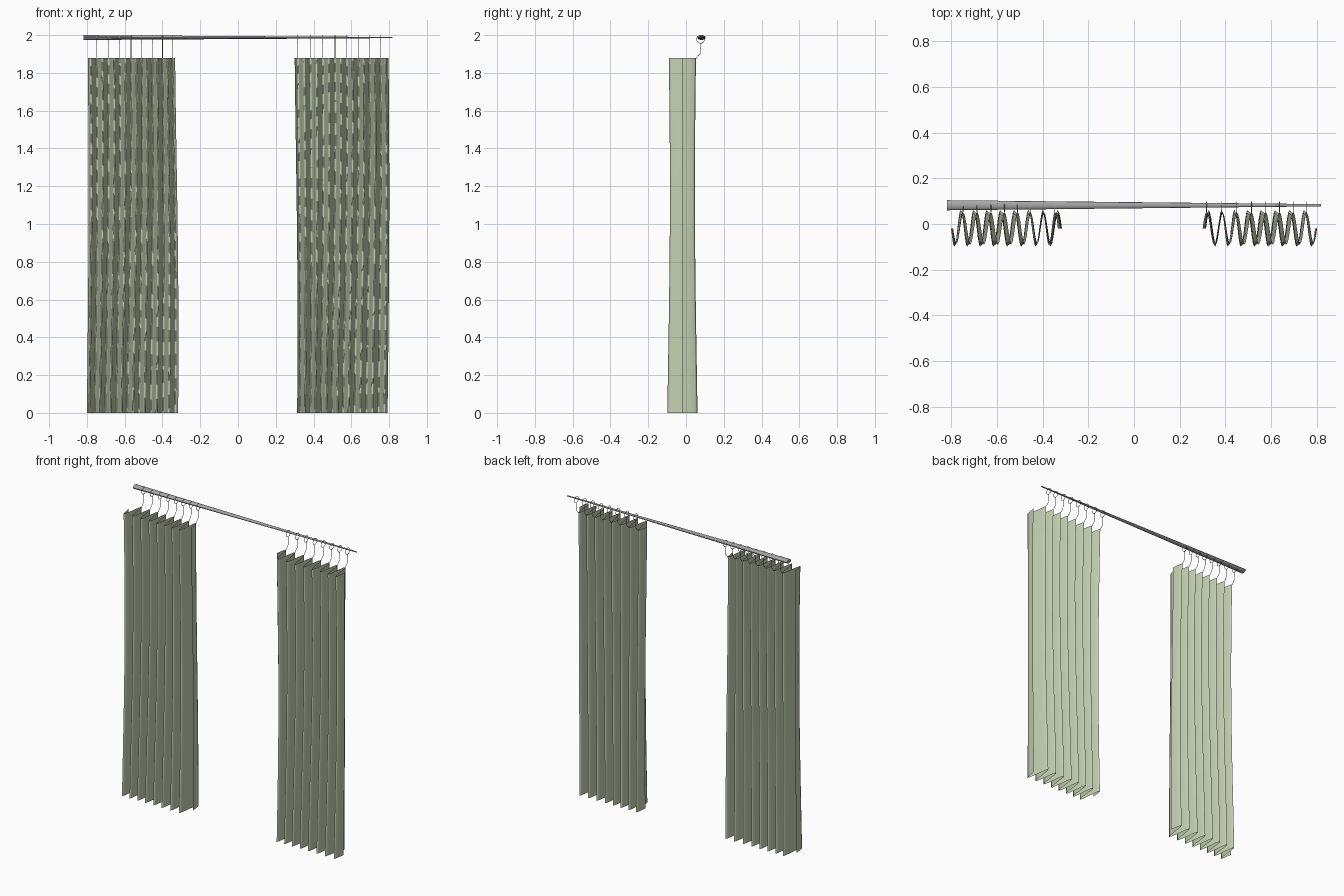
import bpy, bmesh, math
from mathutils import Vector

cube = bpy.data.objects.get("Cube")
if cube:
    bpy.data.objects.remove(cube)


def material(name, rgb):
    m = bpy.data.materials.new(name)
    m.use_nodes = True
    m.diffuse_color = (*rgb, 1)
    m.node_tree.nodes["Principled BSDF"].inputs["Base Color"].default_value = (*rgb, 1)
    return m


FABRIC = material("sage fabric", (0.56, 0.64, 0.45))
METAL = material("grey metal", (0.39, 0.39, 0.38))

FOLDS, STEPS, ROWS = 8, 12, 16
TOP = 1.88
ROD_Y, ROD_Z = 0.082, 1.987
GATHER = 0.012  # sideways bunching of the pleats at the heading


def finish(name, bm, mat):
    mesh = bpy.data.meshes.new(name)
    bm.to_mesh(mesh)
    bm.free()
    mesh.materials.append(mat)
    obj = bpy.data.objects.new(name, mesh)
    bpy.context.collection.objects.link(obj)
    for p in mesh.polygons:
        p.use_smooth = True
    return obj


def pleat_x(ends, u, shift):
    return ends[0] + (ends[1] - ends[0]) * u + shift * math.sin(math.pi * u)


# Pleated sheet: a sine wave that drifts sideways and flares towards the hem
def curtain(name, top_ends, hem_ends, sign):
    bm = bmesh.new()
    rows = []
    for j in range(ROWS + 1):
        t = j / ROWS
        ease = t * t * (3 - 2 * t)
        belly = math.sin(math.pi * t)
        ends = [a + (b - a) * ease + 0.006 * belly for a, b in zip(top_ends, hem_ends)]
        amp = 0.072 - 0.009 * belly + 0.008 * ease
        row = []
        for i in range(FOLDS * STEPS + 1):
            u = i / (FOLDS * STEPS)
            x = pleat_x(ends, u, GATHER - 0.024 * ease)
            y = -0.019 + sign * amp * math.sin(math.tau * FOLDS * u)
            row.append(bm.verts.new((x, y, TOP * (1 - t))))
        rows.append(row)
    for a, b in zip(rows, rows[1:]):
        for i in range(len(a) - 1):
            bm.faces.new((a[i], b[i], b[i + 1], a[i + 1]))
    return finish(name, bm, FABRIC)


# Wire hook: ring around the rod and a bent stem down to the pleat
def hook(name, x):
    curve = bpy.data.curves.new(name, "CURVE")
    curve.dimensions = "3D"
    curve.bevel_depth = 0.0016
    curve.bevel_resolution = 1
    cy, cz, r = 0.077, 1.978, 0.021
    ring = [(cy + r * math.sin(k * math.tau / 16), cz - r * math.cos(k * math.tau / 16))
            for k in range(16)]
    stem = [(cy, cz - r), (cy, 1.915), (0.074, 1.902), (0.066, 1.893), (0.053, 1.878)]
    for pts, closed in ((ring, True), (stem, False)):
        s = curve.splines.new("POLY")
        s.points.add(len(pts) - 1)
        for p, (y, z) in zip(s.points, pts):
            p.co = (x, y, z, 1)
        s.use_cyclic_u = closed
    curve.materials.append(METAL)
    bpy.context.collection.objects.link(bpy.data.objects.new(name, curve))


# Both curtains, with a hook on every rear pleat
for side, top, hem, sign, phase in (
        ("right", (-0.795, -0.333), (-0.80, -0.317), -1, 0.75),
        ("left", (0.30, 0.797), (0.313, 0.792), 1, 0.25)):
    curtain(side + "_curtain", top, hem, sign)
    for k in range(FOLDS):
        hook(f"{side}_hook_{k + 1}", pleat_x(top, (k + phase) / FOLDS, GATHER))

# Tapered, slightly flattened rod
bm = bmesh.new()
bmesh.ops.create_cone(bm, cap_ends=True, segments=16, radius1=0.022, radius2=0.005, depth=1.634)
for v in bm.verts:
    x, y, z = v.co
    v.co = Vector((z, ROD_Y + y, ROD_Z + x * 0.58))
bmesh.ops.recalc_face_normals(bm, faces=bm.faces)
rod = finish("curtain_rod", bm, METAL)
bpy.ops.object.select_all(action="DESELECT")
rod.select_set(True)
bpy.context.view_layer.objects.active = rod
bpy.ops.object.shade_smooth_by_angle()
